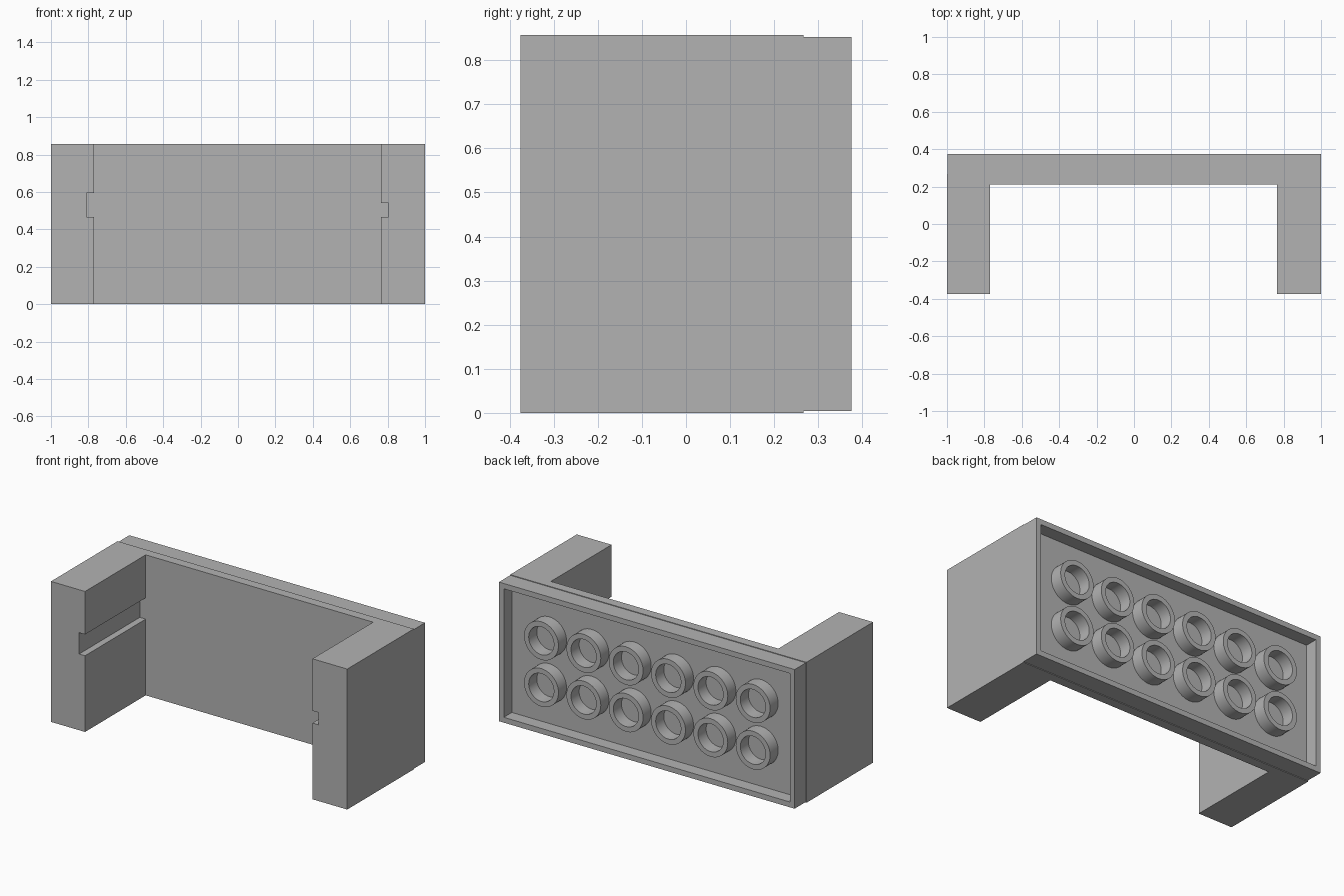
import bpy
import bmesh
from mathutils import Matrix

cube = bpy.data.objects.get("Cube")
if cube:
    bpy.data.objects.remove(cube, do_unlink=True)

grey = bpy.data.materials.new("plain grey")
grey.use_nodes = True
grey.diffuse_color = (0.45, 0.45, 0.45, 1)
grey.node_tree.nodes["Principled BSDF"].inputs["Base Color"].default_value = grey.diffuse_color

PITCH = 2 / 7
HEIGHT = 3 * PITCH
FRONT, BACK = -0.375, 0.375
WALL, SEAM = 0.21, 0.267      # front of the wall, joint with the rear tray
GAP = 0.004                   # small step around the rear tray
RIM, DEPTH = 0.046, 0.078


def add_object(name, bm):
    bmesh.ops.recalc_face_normals(bm, faces=bm.faces)
    mesh = bpy.data.meshes.new(name)
    bm.to_mesh(mesh)
    bm.free()
    mesh.materials.append(grey)
    obj = bpy.data.objects.new(name, mesh)
    bpy.context.collection.objects.link(obj)
    return obj


def box_mesh(x, y, z):
    bm = bmesh.new()
    bmesh.ops.create_cube(bm, size=1)
    for v in bm.verts:
        v.co = [lim[0] if c < 0 else lim[1] for c, lim in zip(v.co, (x, y, z))]
    return bm


# U-shaped body: plan outline raised to full height
outline = [(-1, FRONT), (-0.77, FRONT), (-0.77, WALL), (0.765, WALL),
           (0.765, FRONT), (1, FRONT), (1, SEAM), (-1, SEAM)]
bm = bmesh.new()
base = bm.faces.new([bm.verts.new((x, y, 0)) for x, y in outline])
top = bmesh.ops.extrude_face_region(bm, geom=[base], use_keep_orig=True)["geom"]
bmesh.ops.translate(bm, vec=(0, 0, HEIGHT),
                    verts=[v for v in top if isinstance(v, bmesh.types.BMVert)])
body = add_object("body", bm)

# Grooves along the inner side of each arm
for name, x, z in (("right_groove_cutter", (-0.81, -0.7), (0.465, 0.595)),
                   ("left_groove_cutter", (0.7, 0.805), (0.465, 0.54))):
    cutter = add_object(name, box_mesh(x, (FRONT - 0.1, WALL), z))
    mod = body.modifiers.new(name, "BOOLEAN")
    mod.operation = "DIFFERENCE"
    mod.solver = "EXACT"
    mod.object = cutter
    bpy.context.view_layer.objects.active = body
    bpy.ops.object.modifier_apply(modifier=mod.name)
    bpy.data.objects.remove(cutter, do_unlink=True)

# Rear tray: box whose back face is inset and pushed inward
bm = box_mesh((GAP - 1, 1), (SEAM, BACK), (GAP, HEIGHT - GAP))
bm.normal_update()
panel = max(bm.faces, key=lambda f: f.calc_center_median().y)
bmesh.ops.inset_individual(bm, faces=[panel], thickness=RIM)
floor = bmesh.ops.extrude_discrete_faces(bm, faces=[panel])["faces"][0]
bmesh.ops.translate(bm, vec=(0, -DEPTH, 0), verts=floor.verts)
bmesh.ops.remove_doubles(bm, verts=bm.verts, dist=0.0001)
add_object("rear_tray", bm)


def add_tube(name, x, z, outer=0.116, inner=0.085, segments=48):
    """Ring profile spun about the y axis."""
    y0, y1 = BACK - DEPTH, BACK
    bm = bmesh.new()
    ring = [bm.verts.new((r, y, 0)) for r, y in
            ((outer, y0), (outer, y1), (inner, y1), (inner, y0))]
    edges = [bm.edges.new(pair) for pair in zip(ring, ring[1:])]
    bmesh.ops.spin(bm, geom=ring + edges, cent=(0, 0, 0), axis=(0, 1, 0),
                   angle=6.283185, steps=segments)
    bmesh.ops.remove_doubles(bm, verts=bm.verts, dist=0.0001)
    bmesh.ops.transform(bm, matrix=Matrix.Translation((x, 0, z)), verts=bm.verts)
    obj = add_object(name, bm)
    bpy.ops.object.select_all(action="DESELECT")
    obj.select_set(True)
    bpy.context.view_layer.objects.active = obj
    bpy.ops.object.shade_smooth_by_angle()


# Two rows of six tubes in the tray
for row in range(2):
    for col in range(6):
        add_tube(f"tube_{row + 1}_{col + 1}", (col - 2.5) * PITCH, (row + 1) * PITCH)
